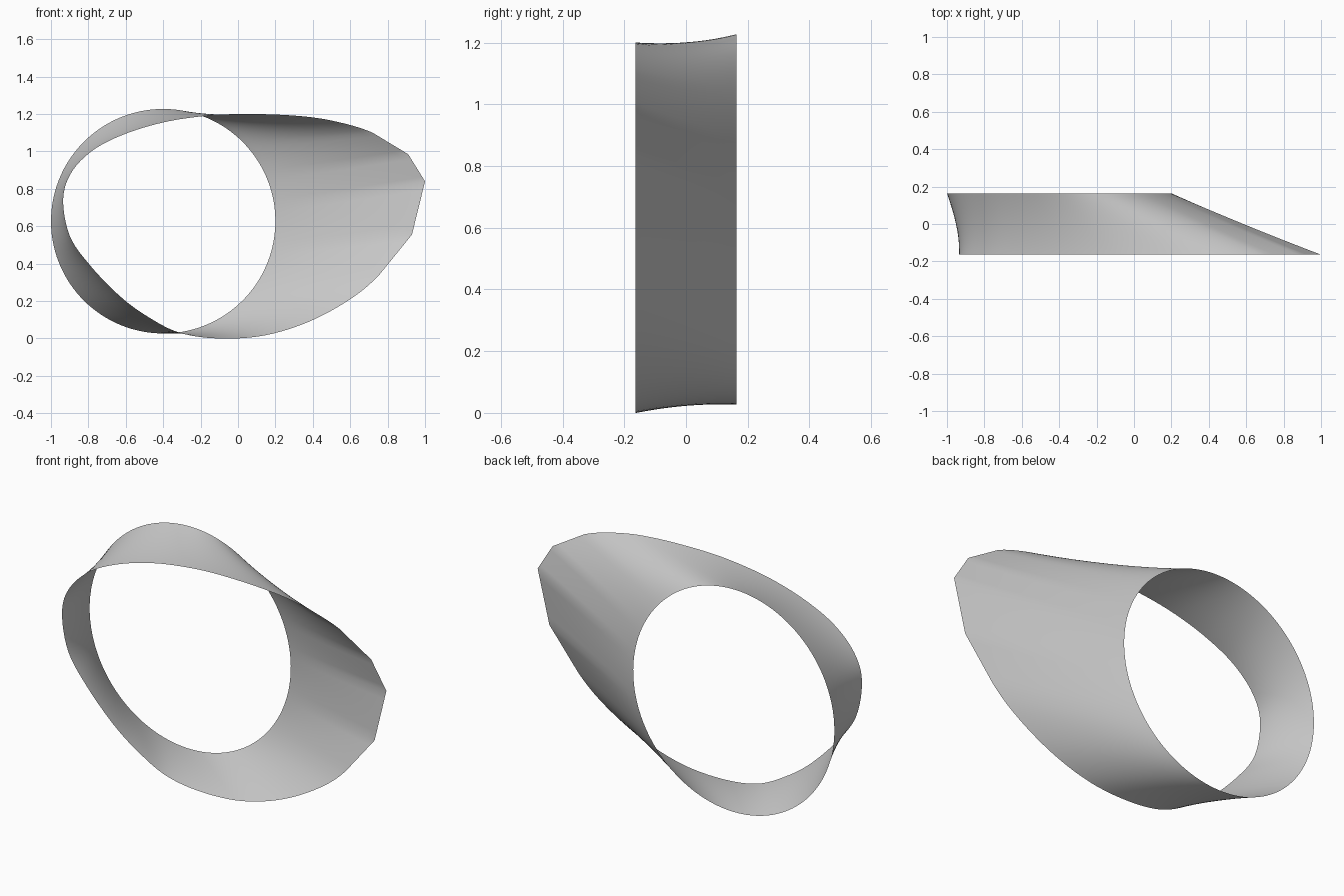
import bpy, bmesh, math
from mathutils import Vector

if "Cube" in bpy.data.objects:
    bpy.data.objects.remove(bpy.data.objects["Cube"])

HALF = 0.164                 # half depth of the band
CX, CZ, R = -0.40, 0.627, 0.60   # round rear rim
STEPS, RINGS = 6, 16

# Front rim: x, z and the matching angle on the round rear rim
RIM = [(1.0, 0.84, 8), (0.91, 0.985, 24), (0.72, 1.10, 45), (0.50, 1.165, 60),
       (0.28, 1.193, 70), (0.0, 1.20, 80), (-0.20, 1.187, 88), (-0.40, 1.155, 98),
       (-0.60, 1.095, 110), (-0.77, 1.01, 125), (-0.89, 0.89, 145),
       (-0.935, 0.75, 166), (-0.90, 0.55, 190), (-0.79, 0.39, 206),
       (-0.63, 0.225, 222), (-0.48, 0.115, 237), (-0.31, 0.03, 253),
       (-0.10, 0.0, 267), (0.14, 0.016, 281), (0.38, 0.09, 295),
       (0.60, 0.21, 310), (0.757, 0.342, 324), (0.93, 0.555, 345)]
N = len(RIM)
STRAIGHT = {0, 1, N - 2, N - 1}   # faceted nose of the front rim


def ctrl(i):
    x, z, a = RIM[i % N]
    return Vector((x, z, a + 360 * (i // N)))


def sample(i, t):
    p0, p1, p2, p3 = (ctrl(i + k) for k in (-1, 0, 1, 2))
    smooth = 0.5 * (2 * p1 + (p2 - p0) * t + (2 * p0 - 5 * p1 + 4 * p2 - p3) * t * t
                    + (3 * p1 - p0 - 3 * p2 + p3) * t ** 3)
    if i in STRAIGHT:
        flat = p1.lerp(p2, t)
        return Vector((flat.x, flat.y, smooth.z))
    return smooth


pts = [sample(i, s / STEPS) for i in range(N) for s in range(STEPS)]

# Loft from the front rim to the rear rim with a slight waist
bm = bmesh.new()
rings = []
for j in range(RINGS + 1):
    v = j / RINGS
    waist = 1 - 0.016 * 4 * v * (1 - v)
    mx, mz = 0.03 * (1 - v) + CX * v, 0.61 * (1 - v) + CZ * v
    ring = []
    for p in pts:
        a = math.radians(p.z)
        x = p.x * (1 - v) + (CX + R * math.cos(a)) * v
        z = p.y * (1 - v) + (CZ + R * math.sin(a)) * v
        ring.append(bm.verts.new((mx + (x - mx) * waist, -HALF + 2 * HALF * v,
                                  mz + (z - mz) * waist)))
    rings.append(ring)
M = len(pts)
for a, b in zip(rings, rings[1:]):
    for i in range(M):
        k = (i + 1) % M
        f = bm.faces.new((a[i], b[i], b[k], a[k]))
        f.smooth = True

# Make the faces point outwards (the first face lies on the right-hand nose)
bm.faces.ensure_lookup_table()
bm.normal_update()
if bm.faces[0].normal.x < 0:
    bmesh.ops.reverse_faces(bm, faces=bm.faces[:])

mesh = bpy.data.meshes.new("flared_band")
bm.to_mesh(mesh)
bm.free()
band = bpy.data.objects.new("flared_band", mesh)
bpy.context.collection.objects.link(band)
